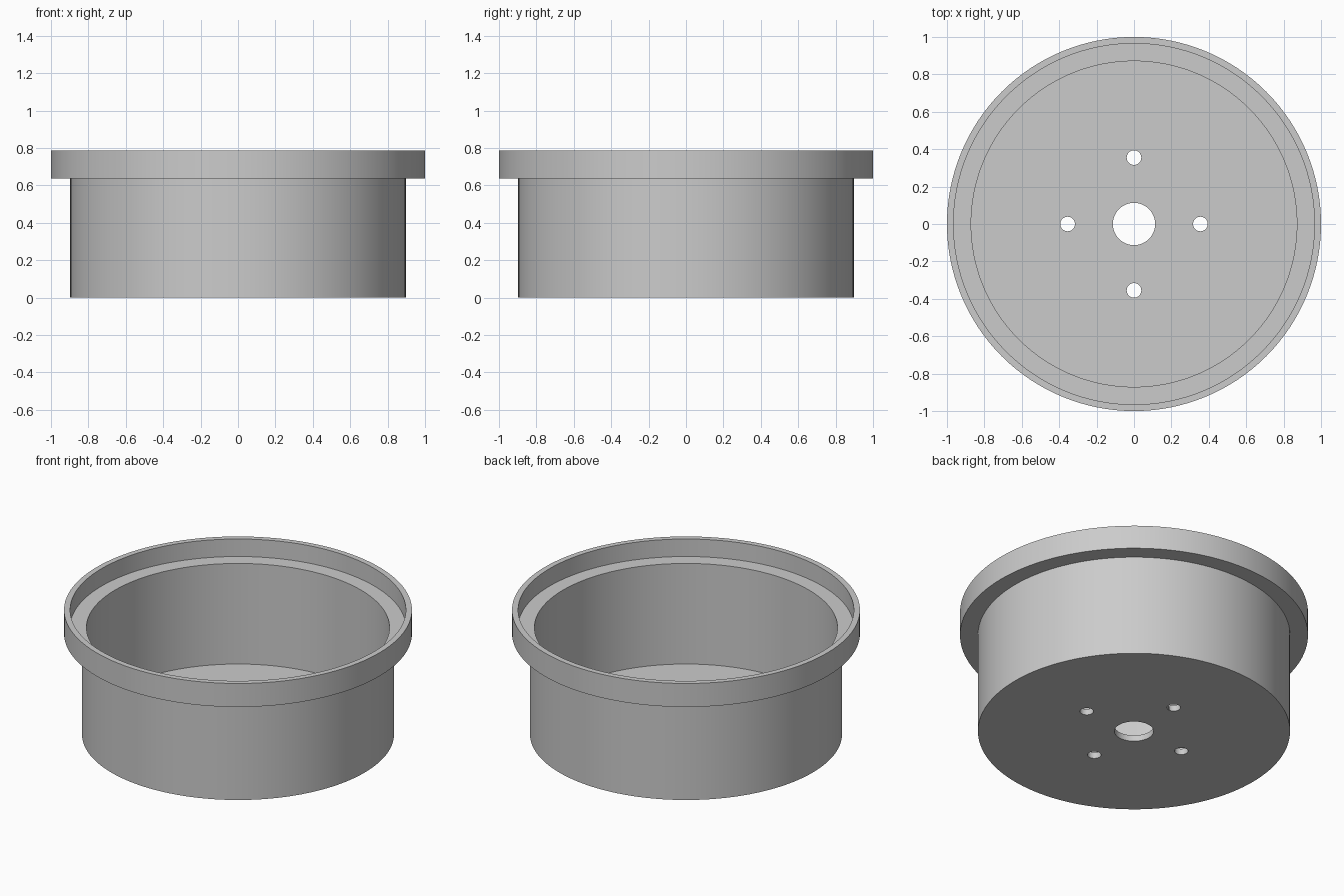
import bpy
import bmesh
from math import cos, sin, pi, radians
from mathutils import Vector

cube = bpy.data.objects.get("Cube")
if cube:
    bpy.data.objects.remove(cube, do_unlink=True)

SEGMENTS = 128
HEIGHT = 0.787
FLOOR = 0.038
HOLE_CIRCLE = 0.355
BOLT_RADIUS = 0.039

grey = bpy.data.materials.new("plain grey")
grey.use_nodes = True
colour = (0.6, 0.6, 0.6, 1)
grey.diffuse_color = colour
grey.node_tree.nodes["Principled BSDF"].inputs["Base Color"].default_value = colour


def lathe(name, profile):
    """Turn a closed (radius, height) profile around the z axis."""
    bm = bmesh.new()
    rings = []
    for i in range(SEGMENTS):
        a = 2 * pi * i / SEGMENTS
        rings.append([bm.verts.new((r * cos(a), r * sin(a), z)) for r, z in profile])
    n = len(profile)
    for i, ring in enumerate(rings):
        following = rings[(i + 1) % SEGMENTS]
        for j in range(n):
            k = (j + 1) % n
            bm.faces.new((ring[j], following[j], following[k], ring[k]))
    bmesh.ops.recalc_face_normals(bm, faces=bm.faces)
    mesh = bpy.data.meshes.new(name)
    bm.to_mesh(mesh)
    bm.free()
    obj = bpy.data.objects.new(name, mesh)
    bpy.context.collection.objects.link(obj)
    mesh.materials.append(grey)
    return obj


# Stepped cup: centre hole, outer wall, flange, rim, inner ledge and floor
cup = lathe("flanged_cup", [
    (0.113, 0), (0.897, 0), (0.897, 0.638), (1, 0.638), (1, HEIGHT),
    (0.965, HEIGHT), (0.965, 0.676), (0.871, 0.676), (0.871, FLOOR), (0.113, FLOOR),
])

# Four bolt holes through the floor
for i in range(4):
    a = i * pi / 2
    spot = Vector((cos(a), sin(a), 0)) * HOLE_CIRCLE
    bpy.ops.mesh.primitive_cylinder_add(vertices=32, radius=BOLT_RADIUS, depth=0.2, location=spot)
    cutter = bpy.context.object
    cutter.name = "bolt_hole_cutter"
    cutter.hide_render = True
    cutter.data.materials.append(grey)
    bpy.context.view_layer.objects.active = cup
    cut = cup.modifiers.new("bolt hole", 'BOOLEAN')
    cut.operation = 'DIFFERENCE'
    cut.solver = 'EXACT'
    cut.object = cutter
    bpy.ops.object.modifier_apply(modifier=cut.name)
    bpy.data.objects.remove(cutter, do_unlink=True)

# Smooth round walls with crisp corners
bpy.ops.object.select_all(action='DESELECT')
cup.select_set(True)
bpy.context.view_layer.objects.active = cup
bpy.ops.object.shade_smooth_by_angle(angle=radians(30))
